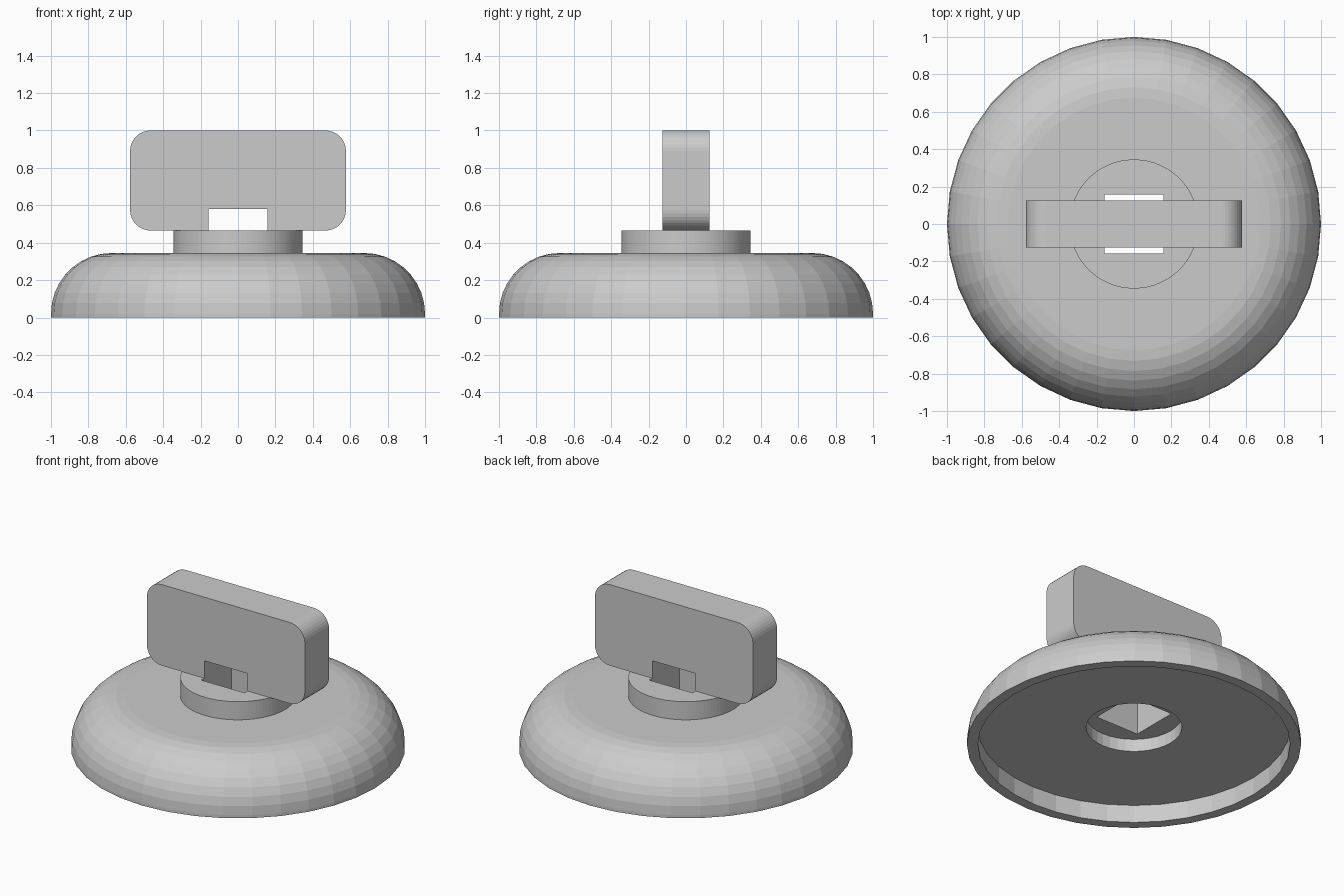
import bpy, bmesh
from math import sin, cos, pi, radians

if "Cube" in bpy.data.objects:
    bpy.data.objects.remove(bpy.data.objects["Cube"])

HOLE = 0.158      # half width of square socket and handle notch
COLLAR_TOP = 0.465


def finish(name, bm):
    bmesh.ops.remove_doubles(bm, verts=bm.verts, dist=1e-5)
    bmesh.ops.recalc_face_normals(bm, faces=bm.faces)
    me = bpy.data.meshes.new(name)
    bm.to_mesh(me)
    bm.free()
    ob = bpy.data.objects.new(name, me)
    bpy.context.collection.objects.link(ob)
    return ob


def lathe(name, profile, sides):
    """Revolve (radius, z) points; the first and last rings are capped."""
    bm = bmesh.new()
    rings = [[bm.verts.new((r * cos(2 * pi * i / sides), r * sin(2 * pi * i / sides), z))
              for i in range(sides)] for r, z in profile]
    for a, b in zip(rings, rings[1:]):
        for i in range(sides):
            j = (i + 1) % sides
            bm.faces.new((a[i], a[j], b[j], b[i]))
    bm.faces.new(rings[0])
    bm.faces.new(rings[-1])
    return finish(name, bm)


def extrude_y(name, outline, half):
    """Extrude an (x, z) outline from y = -half to y = half."""
    bm = bmesh.new()
    face = bm.faces.new([bm.verts.new((x, -half, z)) for x, z in outline])
    ext = bmesh.ops.extrude_face_region(bm, geom=[face])
    for v in ext["geom"]:
        if isinstance(v, bmesh.types.BMVert):
            v.co.y = half
    return finish(name, bm)


def combine(target, tool, operation):
    mod = target.modifiers.new(operation.lower(), 'BOOLEAN')
    mod.operation, mod.solver, mod.object = operation, 'EXACT', tool
    bpy.context.view_layer.objects.active = target
    bpy.ops.object.modifier_apply(modifier=mod.name)
    bpy.data.objects.remove(tool)


# Domed base: stepped recess underneath, rounded shoulder on top
R = 0.325
dome = [(1 - R + R * cos(radians(a)), 0.345 - R + R * sin(radians(a))) for a in range(0, 91, 10)]
knob = lathe("thumb_knob",
             [(0.287, 0.20), (0.287, 0.117), (0.934, 0.117), (0.934, 0), (1, 0)] + dome, 36)

# Round collar, sunk slightly into the base
collar = lathe("collar", [(0.345, 0.30), (0.345, COLLAR_TOP)], 96)
combine(knob, collar, 'UNION')

# Square socket through base and collar
socket = extrude_y("socket_cutter",
                   [(-HOLE, 0.15), (HOLE, 0.15), (HOLE, 0.52), (-HOLE, 0.52)], HOLE)
socket.hide_render = True
combine(knob, socket, 'DIFFERENCE')

# Upright grip with rounded corners and a notch over the socket
W, C = 0.577, 0.11
outline = [(HOLE, COLLAR_TOP)]
for cx, cz, start in ((W - C, COLLAR_TOP + C, -90), (W - C, 1 - C, 0),
                      (C - W, 1 - C, 90), (C - W, COLLAR_TOP + C, 180)):
    for k in range(10):
        a = radians(start + 10 * k)
        outline.append((cx + C * cos(a), cz + C * sin(a)))
outline += [(-HOLE, COLLAR_TOP), (-HOLE, 0.58), (HOLE, 0.58)]
grip = extrude_y("grip", outline, 0.126)
combine(knob, grip, 'UNION')
